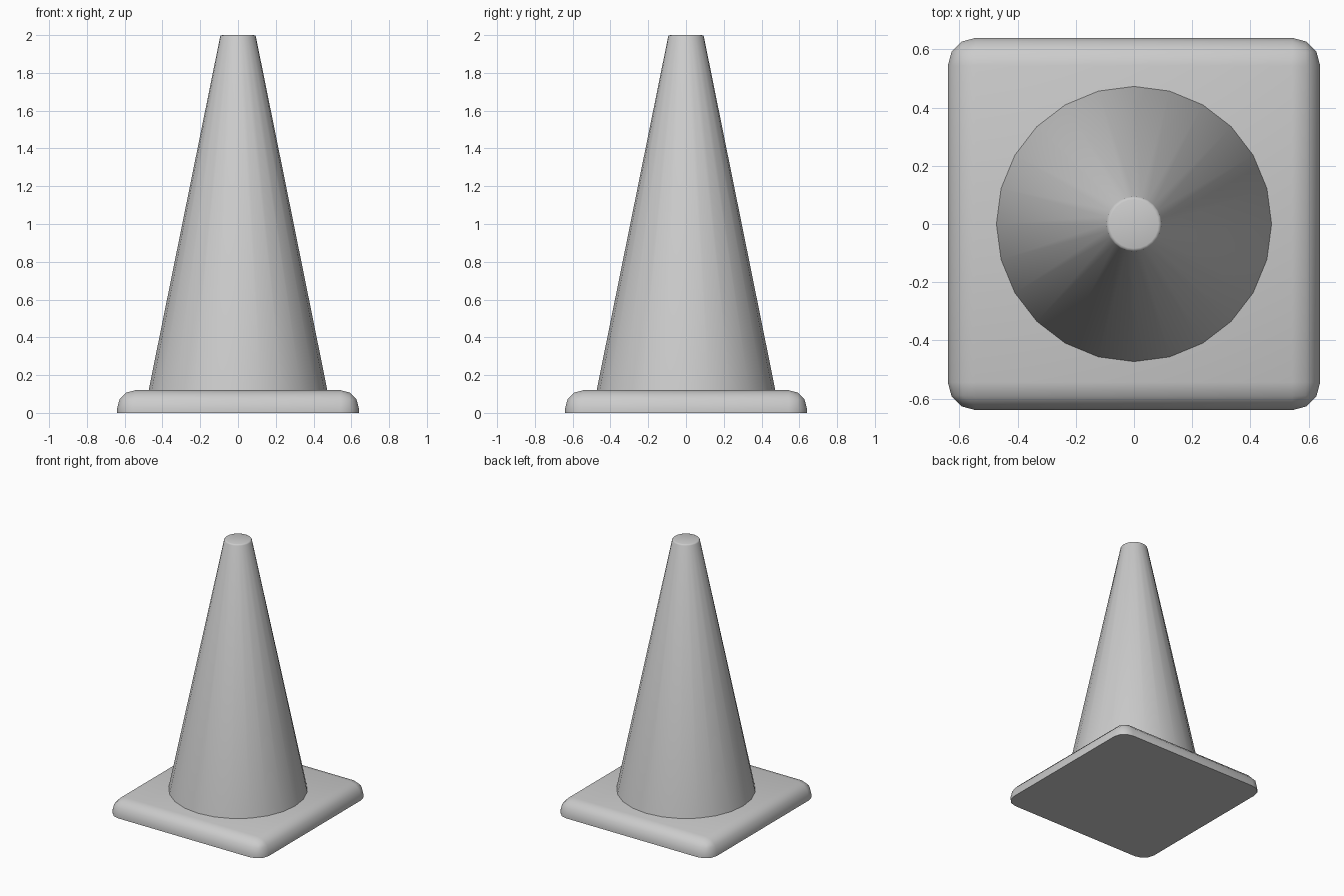
import bpy, bmesh
from mathutils import Matrix

if "Cube" in bpy.data.objects:
    bpy.data.objects.remove(bpy.data.objects["Cube"])


def finish(bm, name, angle):
    bmesh.ops.recalc_face_normals(bm, faces=bm.faces)
    mesh = bpy.data.meshes.new(name)
    bm.to_mesh(mesh)
    bm.free()
    obj = bpy.data.objects.new(name, mesh)
    bpy.context.collection.objects.link(obj)
    bpy.ops.object.select_all(action='DESELECT')
    obj.select_set(True)
    bpy.context.view_layer.objects.active = obj
    bpy.ops.object.shade_smooth_by_angle(angle=angle)
    return obj


def bevel(bm, edges, width, segments):
    bmesh.ops.bevel(bm, geom=edges, offset=width, offset_type='OFFSET',
                    segments=segments, profile=0.5, affect='EDGES')


# Square base: rounded top rim and corners, flat sharp underside
HALF, THICK = 0.64, 0.12
bm = bmesh.new()
bmesh.ops.create_cube(bm, size=1, matrix=Matrix.Translation((0, 0, THICK / 2))
                      @ Matrix.Diagonal((2 * HALF, 2 * HALF, THICK, 1)))
bevel(bm, [e for e in bm.edges if max(v.co.z for v in e.verts) > 0.01], 0.096, 3)
finish(bm, "base", 0.7)

# Tapered 24-sided cone with a slightly softened tip
bm = bmesh.new()
bmesh.ops.create_cone(bm, cap_ends=True, segments=24, radius1=0.473, radius2=0.093,
                      depth=2 - THICK,
                      matrix=Matrix.Translation((0, 0, 1 + THICK / 2)))
bevel(bm, [e for e in bm.edges if min(v.co.z for v in e.verts) > 1.9], 0.009, 2)
finish(bm, "cone", 0.7)
